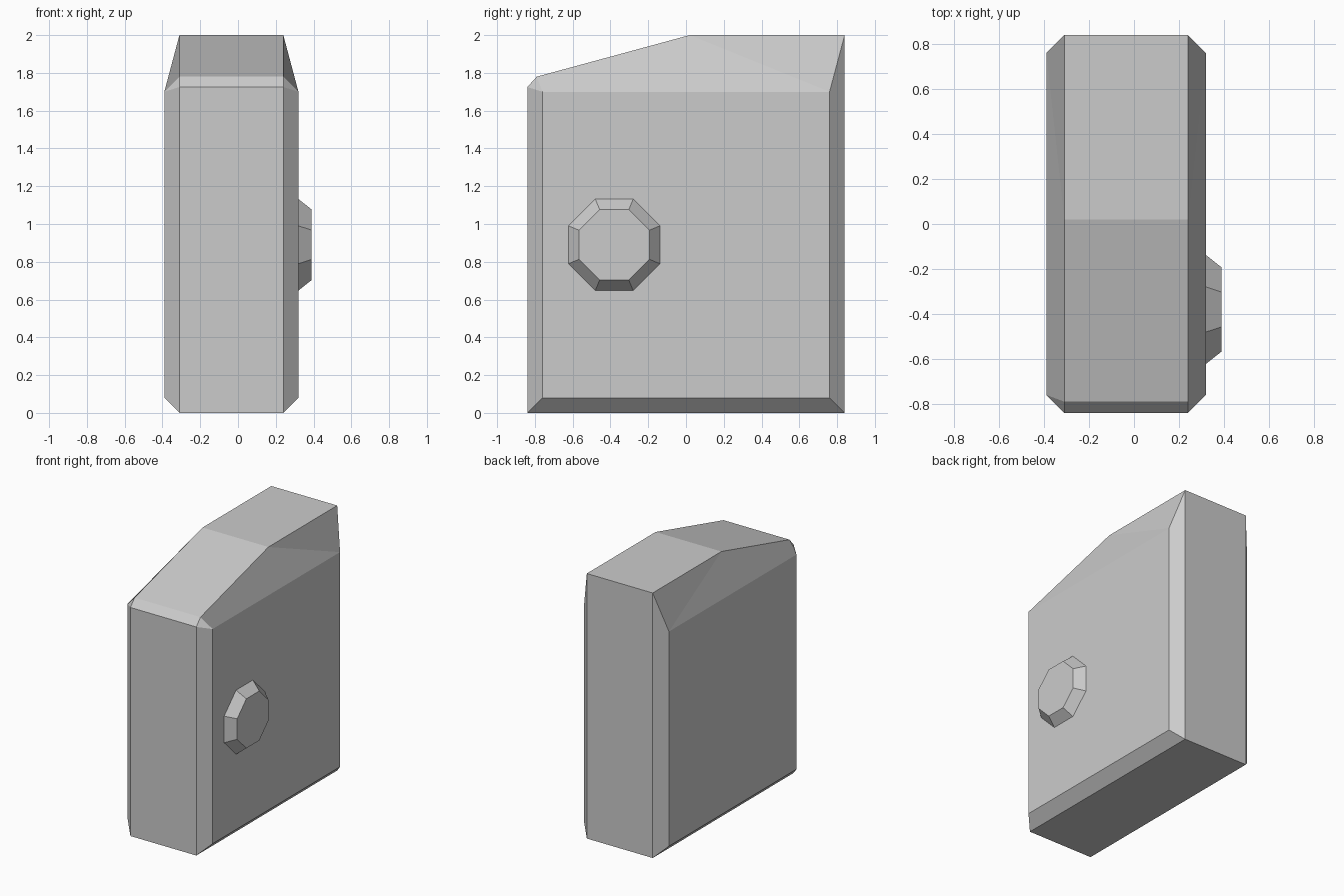
import bpy, bmesh, math
from mathutils import Matrix

cube = bpy.data.objects.get("Cube")
if cube:
    bpy.data.objects.remove(cube, do_unlink=True)

grey = bpy.data.materials.new("plain_grey")
grey.use_nodes = True
COLOUR = (0.6, 0.6, 0.6, 1)
grey.diffuse_color = COLOUR
grey.node_tree.nodes["Principled BSDF"].inputs["Base Color"].default_value = COLOUR


def add_object(name, bm):
    bmesh.ops.recalc_face_normals(bm, faces=bm.faces)
    mesh = bpy.data.meshes.new(name)
    bm.to_mesh(mesh)
    bm.free()
    mesh.materials.append(grey)
    obj = bpy.data.objects.new(name, mesh)
    bpy.context.collection.objects.link(obj)
    return obj


# Body: a slope-topped profile across the middle, chamfered to a panel each side
profile = [(-0.84, 0), (0.84, 0), (0.84, 2), (0.02, 2), (-0.79, 1.78), (-0.84, 1.725)]
panel = [(-0.76, 0.08), (0.76, 0.08), (0.76, 1.70), (-0.76, 1.70)]
bm = bmesh.new()
rims = []
for rim_x, panel_x in ((-0.31, -0.39), (0.24, 0.32)):
    p = [bm.verts.new((rim_x, y, z)) for y, z in profile]
    s = [bm.verts.new((panel_x, y, z)) for y, z in panel]
    bm.faces.new(s)
    for face in ((p[0], p[1], s[1], s[0]),    # bottom chamfer
                 (p[1], p[2], s[2], s[1]),    # back chamfer
                 (p[2], p[3], s[2]),          # flat top shoulder
                 (p[3], s[2], s[3], p[4]),    # sloping shoulder
                 (p[4], p[5], s[3]),          # front corner
                 (p[5], p[0], s[0], s[3])):   # front chamfer
        bm.faces.new(face)
    rims.append(p)
a, b = rims
for i in range(len(profile)):
    j = (i + 1) % len(profile)
    bm.faces.new((a[i], a[j], b[j], b[i]))
add_object("body", bm)

# Knob: eight-sided tapered button on the left panel
bm = bmesh.new()
turn = Matrix.Rotation(math.pi / 2, 4, 'Y') @ Matrix.Rotation(math.pi / 8, 4, 'Z')
bmesh.ops.create_cone(bm, cap_ends=True, segments=8, radius1=0.262, radius2=0.202,
                      depth=0.07, matrix=Matrix.Translation((0.355, -0.38, 0.89)) @ turn)
add_object("side_knob", bm)
